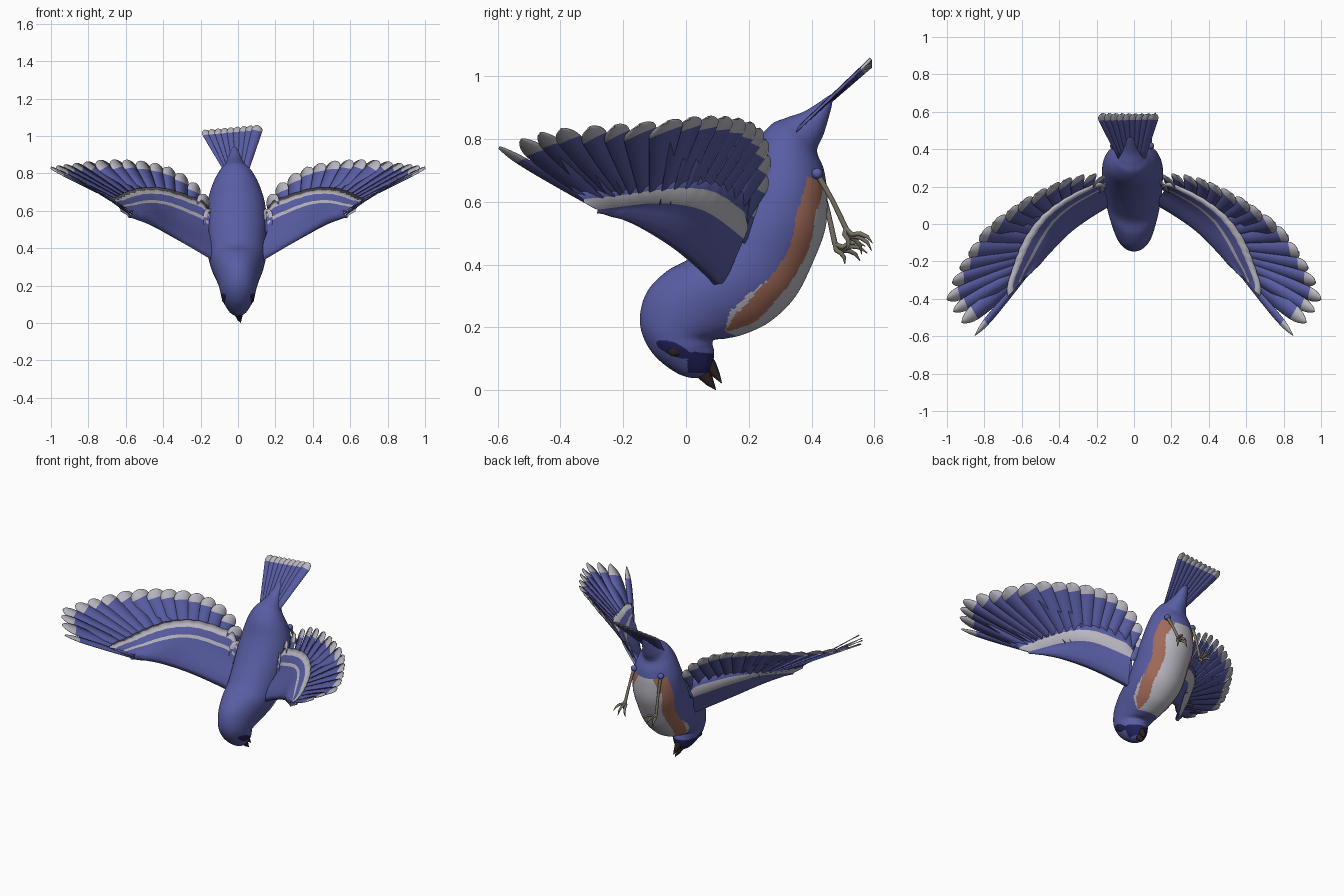
import bpy, bmesh, math
from mathutils import Vector as V

if "Cube" in bpy.data.objects:
    bpy.data.objects.remove(bpy.data.objects["Cube"])


def mat(name, r, g, b):
    m = bpy.data.materials.new(name)
    m.diffuse_color = (r, g, b, 1)
    m.use_nodes = True
    m.node_tree.nodes["Principled BSDF"].inputs["Base Color"].default_value = m.diffuse_color
    return m


BLUE = mat("blue plumage", 0.10, 0.11, 0.37)
WHITE = mat("pale grey", 0.48, 0.47, 0.53)
RUST = mat("rust breast", 0.36, 0.145, 0.10)
NAVY = mat("navy mask", 0.015, 0.015, 0.10)
BEAK = mat("dark brown", 0.025, 0.015, 0.013)
LEG = mat("leg grey", 0.19, 0.17, 0.13)


def make(name, bm, mats, merge=1e-5):
    bmesh.ops.remove_doubles(bm, verts=bm.verts, dist=merge)
    bmesh.ops.recalc_face_normals(bm, faces=bm.faces)
    me = bpy.data.meshes.new(name)
    bm.to_mesh(me)
    bm.free()
    for m in mats:
        me.materials.append(m)
    for p in me.polygons:
        p.use_smooth = True
    ob = bpy.data.objects.new(name, me)
    bpy.context.collection.objects.link(ob)
    return ob


def curve(pts, t):
    """Catmull-Rom through pts, t in 0..1."""
    t = min(max(t, 0), 1) * (len(pts) - 1)
    i = min(int(t), len(pts) - 2)
    f = t - i
    a, b, c, d = (V(pts[min(max(j, 0), len(pts) - 1)]) for j in (i - 1, i, i + 1, i + 2))
    return 0.5 * (2 * b + (c - a) * f + (2 * a - 5 * b + 4 * c - d) * f * f
                  + (3 * b - 3 * c + d - a) * f ** 3)


def quad_grid(bm, rows, colour, closed=False):
    vs = [[bm.verts.new(p) for p in r] for r in rows]
    n = len(rows[0])
    for i in range(len(rows) - 1):
        for j in range(n if closed else n - 1):
            k = (j + 1) % n
            f = bm.faces.new((vs[i][j], vs[i][k], vs[i + 1][k], vs[i + 1][j]))
            f.material_index = colour(i, j)


# Body: back point (y, z) + belly point (y, z) give each section, half width in W
BACK = [(.075, .05), (.03, .038), (-.03, .055), (-.1, .11), (-.14, .18), (-.145, .25),
        (-.12, .32), (-.06, .38), (.01, .42), (.06, .48), (.12, .57), (.18, .68),
        (.22, .78), (.27, .845), (.32, .868), (.38, .89), (.45, .935), (.463, .943)]
BELLY = [(.075, .05), (.085, .085), (.09, .12), (.085, .145), (.09, .16), (.13, .165),
         (.19, .18), (.27, .22), (.35, .30), (.41, .42), (.445, .52), (.45, .62),
         (.44, .70), (.42, .75), (.42, .775), (.44, .82), (.465, .91), (.463, .943)]
W = [0, .038, .062, .085, .095, .105, .12, .14, .155, .16, .163, .152, .124, .092, .068, .045, .018, 0]
NR, NS = 238, 160
rows = []
for i in range(NR + 1):
    t = i / NR
    a, b = (curve([(0, *p) for p in c], t) for c in (BACK, BELLY))
    w = max(0, curve([(x, 0, 0) for x in W], t).x)
    shift = -.02 * max(0, t - .3) / .7
    rows.append([(a + b) / 2 + (b - a) / 2 * math.cos(q) + V((w * math.sin(q) + shift, 0, 0))
                 for q in (2 * math.pi * j / NS for j in range(NS))])


def body_colour(i, j):
    r = (i + .5) / NR * 17
    q = 360 * (j + .5) / NS
    q = min(q, 360 - q)
    p = (rows[i][j] + rows[i + 1][(j + 1) % NS]) / 2
    if r < 4.5:
        mask = p.y > .005 and .055 < p.z < .122 - .1 * abs(p.y - .03)
        streak = (abs(p.x) > .045
                  and ((p.y + .04) / .055) ** 2 + ((p.z - .13 + .35 * (p.y + .04)) / .022) ** 2 < 1)
        return 3 if mask or streak else 0
    if 5.6 < r < 11.5:
        wob = 3 * math.sin(r * 2.6)
        inner = 37 + wob if r < 10.5 else 37 - 16 * (r - 10.5)
        outer = 64 + wob if r > 6.8 else 64 - 18 * (6.8 - r)
        if q < inner:
            return 1
        if q < outer:
            return 2
        if r < 8.2 and q < outer + 7 * math.sin((r - 5.6) / 2.6 * math.pi):
            return 1
    return 0


bm = bmesh.new()
quad_grid(bm, rows, body_colour, closed=True)
make("body", bm, [BLUE, WHITE, RUST, NAVY])

# Wing guide curves, outer end to body: leading edge, covert line, feather tips
LEAD = [(.57, -.28, .58), (.52, -.23, .555), (.45, -.15, .52), (.34, -.045, .455),
        (.22, .04, .385), (.12, .1, .325)]
COVERT = [(.585, -.28, .587), (.52, -.18, .60), (.47, -.1, .605), (.41, 0, .595),
          (.33, .08, .565), (.17, .18, .49)]
TIPS = [(.85, -.595, .775), (.92, -.525, .80), (.965, -.465, .82), (1, -.40, .832),
        (.97, -.31, .837), (.93, -.23, .842), (.88, -.15, .847), (.82, -.06, .857),
        (.75, .01, .867), (.67, .07, .872), (.60, .12, .872), (.52, .165, .867),
        (.44, .205, .855), (.37, .235, .835), (.30, .252, .80), (.23, .26, .75),
        (.18, .25, .69), (.15, .22, .61)]
N = V((-.71, -.34, .62)).normalized()
H = .5 / (len(TIPS) - 1)


def slope(pts, t):
    a, b = max(0, t - H), min(1, t + H)
    return (curve(pts, b) - curve(pts, a)) * (2 * H / (b - a))


def wing_normal(t):
    n = (curve(TIPS, t) - curve(COVERT, t)).cross(slope(TIPS, t)).normalized()
    if n.dot(N) < 0:
        n = -n
    return n.lerp(N, t).normalized()


def feather(bm, root, tip, n, wr, wt, tiplen, finger=0):
    """One blade; wr, wt are half widths at root and tip, finger makes it slim."""
    ax = tip - root
    side = n.cross(ax).normalized()
    st = 1 - tiplen / ax.length
    stations = [0, st * .25, st * .5, st * .7, st * .85, st]
    stations += [st + (1 - st) * k for k in (.3, .55, .75, .9, .97, 1)]
    out = []
    for s in stations:
        w = (wr + (wt - wr) * s) * (1 - .7 * finger * s ** 4)
        if s > st:
            w *= math.sqrt(max(0, 1 - ((s - st) / (1 - st)) ** 2))
        out.append([root + ax * s + side * w * c + n * (.004 * c - .002 * c * c)
                    for c in (-1, 0, 1)])
    quad_grid(bm, out, lambda i, j: 1 if i >= 5 else 0)


def finish(ob, mirror):
    m = ob.modifiers.new("thickness", "SOLIDIFY")
    m.thickness, m.offset = .003, 0
    if mirror:
        ob.modifiers.new("other side", "MIRROR")


# Flight feathers
bm = bmesh.new()
for i, tip in enumerate(TIPS):
    t = i / (len(TIPS) - 1)
    tip = V(tip)
    root = curve(LEAD, t).lerp(curve(COVERT, t), .9)
    ax = (tip - root).normalized()
    d = slope(TIPS, t)
    wide = (d - ax * d.dot(ax)).length * .68
    d = slope(COVERT, t)
    wr = min(.022, (d - ax * d.dot(ax)).length * .8)
    fin = max(0, 1 - i / 6)
    wide = max(wide, .05) if i else .03
    feather(bm, root, tip, wing_normal(t), max(wr, .018) if i else .012, wide,
            .055 + .045 * fin, fin)
finish(make("wing_feathers", bm, [BLUE, WHITE]), True)

# Wing coverts: closed shell, upper side with two pale bands, lower side with one
ARM = [(1, .014), (.7, .018), (.4, .022), (.15, .017), (0, 0)]
UPPER = [(.155, .009), (.11, .013), (.065, .014), (.045, .014)]
rows = []
for i in range(61):
    t = i / 60
    L, B, T = curve(LEAD, t), curve(COVERT, t), curve(TIPS, t)
    n, run = wing_normal(t), T - B
    k = min(1, run.length * .75 / .16) * (1 + .03 * abs(math.sin(t * 40)))
    run.normalize()
    r = [B + run * d * k + n * h for d, h in UPPER]
    r += [L.lerp(B, f) + n * h for f, h in ARM]
    r += [L.lerp(B, f) - n * h for f, h in ARM[-2::-1]]
    r += [B + run * .062 * k - n * .017, B + run * .066 * k - n * .008]
    rows.append(r)
bm = bmesh.new()
quad_grid(bm, rows, lambda i, j: 1 if j in (0, 2, 12, 13) else 0, closed=True)
make("wing_coverts", bm, [BLUE, WHITE]).modifiers.new("other side", "MIRROR")

# Tail fan
bm = bmesh.new()
for i in range(9):
    k = i / 4 - 1
    feather(bm, V((-.01 + .05 * k, .335, .815)), V((-.033 + .142 * k, .588, 1.045 + .012 * k)),
            V((0, -.68, .73)), .016, .03, .042)
finish(make("tail", bm, [BLUE, WHITE]), False)


def ball(name, loc, size, m):
    bm = bmesh.new()
    bmesh.ops.create_uvsphere(bm, u_segments=20, v_segments=12, radius=1)
    ob = make(name, bm, [m])
    ob.location, ob.scale = loc, size


def tube(name, pts, radii, m):
    cu = bpy.data.curves.new(name, "CURVE")
    cu.dimensions, cu.bevel_depth, cu.bevel_resolution, cu.use_fill_caps = "3D", 1, 3, True
    sp = cu.splines.new("POLY")
    sp.points.add(len(pts) - 1)
    for q, p, r in zip(sp.points, pts, radii):
        q.co, q.radius = (*p, 1), r
    cu.materials.append(m)
    bpy.context.collection.objects.link(bpy.data.objects.new(name, cu))


# Open beak
tube("upper_beak", [(0, .04, .085), (.003, .055, .055), (.008, .078, .022), (.014, .095, .001)],
     [.03, .025, .013, .001], BEAK)
tube("lower_beak", [(0, .06, .10), (.003, .08, .075), (.008, .099, .045), (.014, .114, .022)],
     [.025, .02, .011, .001], BEAK)

# Eyes
for s in (-1, 1):
    ball("eye", (.074 * s, -.036, .125), (.011, .024, .017), BEAK)

# Legs: thigh, shank and curled toes
for side, foot, start in ((-1, V((-.115, .475, .465)), -60), (1, V((.085, .51, .515)), -85)):
    hip = V((.098 * side - .01, .418, .69))
    ball("thigh", hip, (.02, .018, .018), BLUE)
    tube("shank", [hip, hip.lerp(foot, .5) + V((0, .004, 0)), foot], [.010, .008, .009], LEG)
    for dx, turn, step in ((-.3, 10, .026), (0, 28, .029), (.3, 40, .026), (.1, -20, .019)):
        pts, a = [foot], math.radians(start + turn)
        for j in range(4):
            pts.append(pts[-1] + step * V((dx, math.cos(a), math.sin(a))))
            a += math.radians(50 if j == 0 else -28)
        tube("toe", pts, [.008, .008, .008, .006, .001], LEG)
